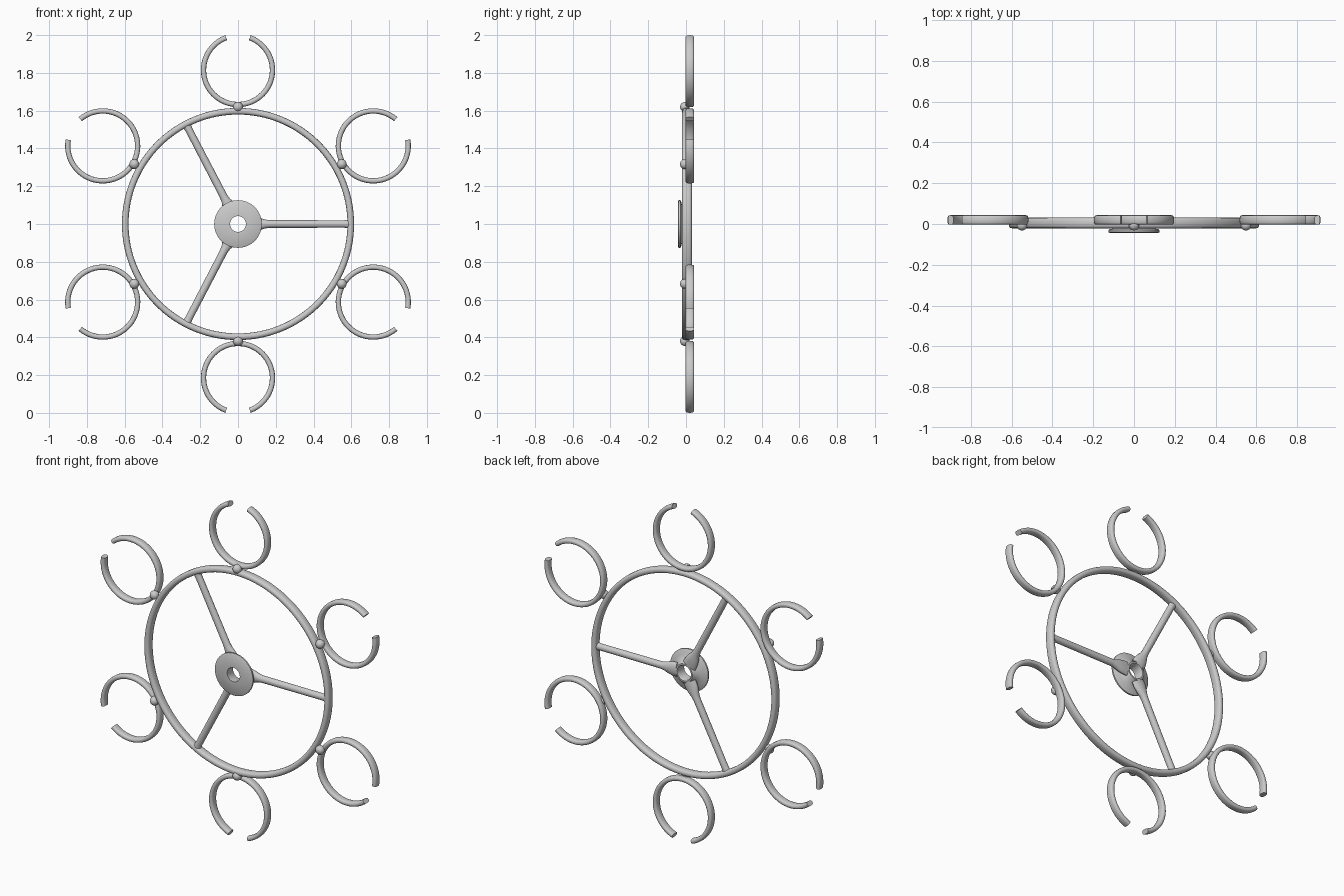
import bpy, bmesh
from math import sin, cos, pi, radians, copysign

if "Cube" in bpy.data.objects:
    bpy.data.objects.remove(bpy.data.objects["Cube"])

HUB_Z = 1.0


def finish(name, bm, angle=40):
    bmesh.ops.recalc_face_normals(bm, faces=bm.faces)
    me = bpy.data.meshes.new(name)
    bm.to_mesh(me)
    bm.free()
    ob = bpy.data.objects.new(name, me)
    bpy.context.collection.objects.link(ob)
    bpy.ops.object.select_all(action='DESELECT')
    bpy.context.view_layer.objects.active = ob
    ob.select_set(True)
    bpy.ops.object.shade_smooth_by_angle(angle=radians(angle))
    return ob


def rounded(half_r, half_y, n=16, power=0.75):
    """Rounded cross-section as (radial, y) offsets."""
    def p(v):
        return copysign(abs(v) ** power, v)
    return [(half_r * p(cos(2 * pi * i / n)), half_y * p(sin(2 * pi * i / n)))
            for i in range(n)]


def skin(bm, rings, closed=False):
    """Bridge consecutive rings of vertices, capping open ends."""
    n = len(rings[0])
    pairs = list(zip(rings, rings[1:])) + ([(rings[-1], rings[0])] if closed else [])
    for a, b in pairs:
        for j in range(n):
            k = (j + 1) % n
            bm.faces.new((a[j], a[k], b[k], b[j]))
    if not closed:
        bm.faces.new(rings[0])
        bm.faces.new(rings[-1])


def sweep(name, section, cx, cz, radius, y, start, end, steps):
    """Sweep a section around a circle lying in the xz plane."""
    closed = abs(end - start - 2 * pi) < 1e-6
    bm = bmesh.new()
    rings = []
    for i in range(steps if closed else steps + 1):
        a = start + (end - start) * i / steps
        rings.append([bm.verts.new((cx + (radius + r) * cos(a), y + h,
                                    cz + (radius + r) * sin(a))) for r, h in section])
    skin(bm, rings, closed)
    return finish(name, bm)


def spoke(name, angle, profile, y, n=16):
    """Round bar with (distance, radius in plane, radius in y) stations."""
    bm = bmesh.new()
    rings = []
    for d, rp, ry in profile:
        ring = []
        for j in range(n):
            t = 2 * pi * j / n
            s = rp * cos(t)
            ring.append(bm.verts.new((d * cos(angle) - s * sin(angle), y + ry * sin(t),
                                      HUB_Z + d * sin(angle) + s * cos(angle))))
        rings.append(ring)
    skin(bm, rings)
    return finish(name, bm)


# Large main ring
sweep("main_ring", rounded(0.0175, 0.026), 0, HUB_Z, 0.597, 0.005, 0, 2 * pi, 128)

# Hub: flat front washer with a concave collar behind, bored through
hub_profile = [(0.042, -0.043), (0.120, -0.043), (0.126, -0.039), (0.126, -0.030),
               (0.120, -0.026), (0.095, -0.020), (0.075, -0.009), (0.063, 0.006),
               (0.055, 0.018), (0.046, 0.018), (0.042, 0.010)]
sweep("hub", hub_profile, 0, HUB_Z, 0, 0, 0, 2 * pi, 64)

# Three spokes, flared where they meet the hub and the ring
spoke_profile = [(0.054, 0.044, 0.016), (0.085, 0.042, 0.020), (0.115, 0.034, 0.021),
                 (0.14, 0.024, 0.021), (0.165, 0.0205, 0.020), (0.56, 0.0195, 0.019),
                 (0.58, 0.022, 0.019), (0.597, 0.030, 0.019)]
for i, deg in enumerate((0, 117.5, 242.5)):
    spoke(f"spoke_{i + 1}", radians(deg), spoke_profile, 0.002)

# Six open clips around the ring, each with a small joint bead
gap = radians(20)
for i in range(6):
    a = radians(30 + 60 * i)
    upright = i in (1, 4)          # top and bottom clips sit a little closer in
    dist, rad, bead = (0.815, 0.1825, 0.620) if upright else (0.827, 0.185, 0.634)
    sweep(f"clip_{i + 1}", rounded(0.014, 0.023, power=0.7),
          dist * cos(a), HUB_Z + dist * sin(a), rad, 0.020,
          a + gap, a + 2 * pi - gap, 56)
    bm = bmesh.new()
    bmesh.ops.create_uvsphere(bm, u_segments=20, v_segments=12, radius=0.026)
    bmesh.ops.translate(bm, verts=bm.verts,
                        vec=(bead * cos(a), -0.006, HUB_Z + bead * sin(a)))
    finish(f"joint_bead_{i + 1}", bm)
